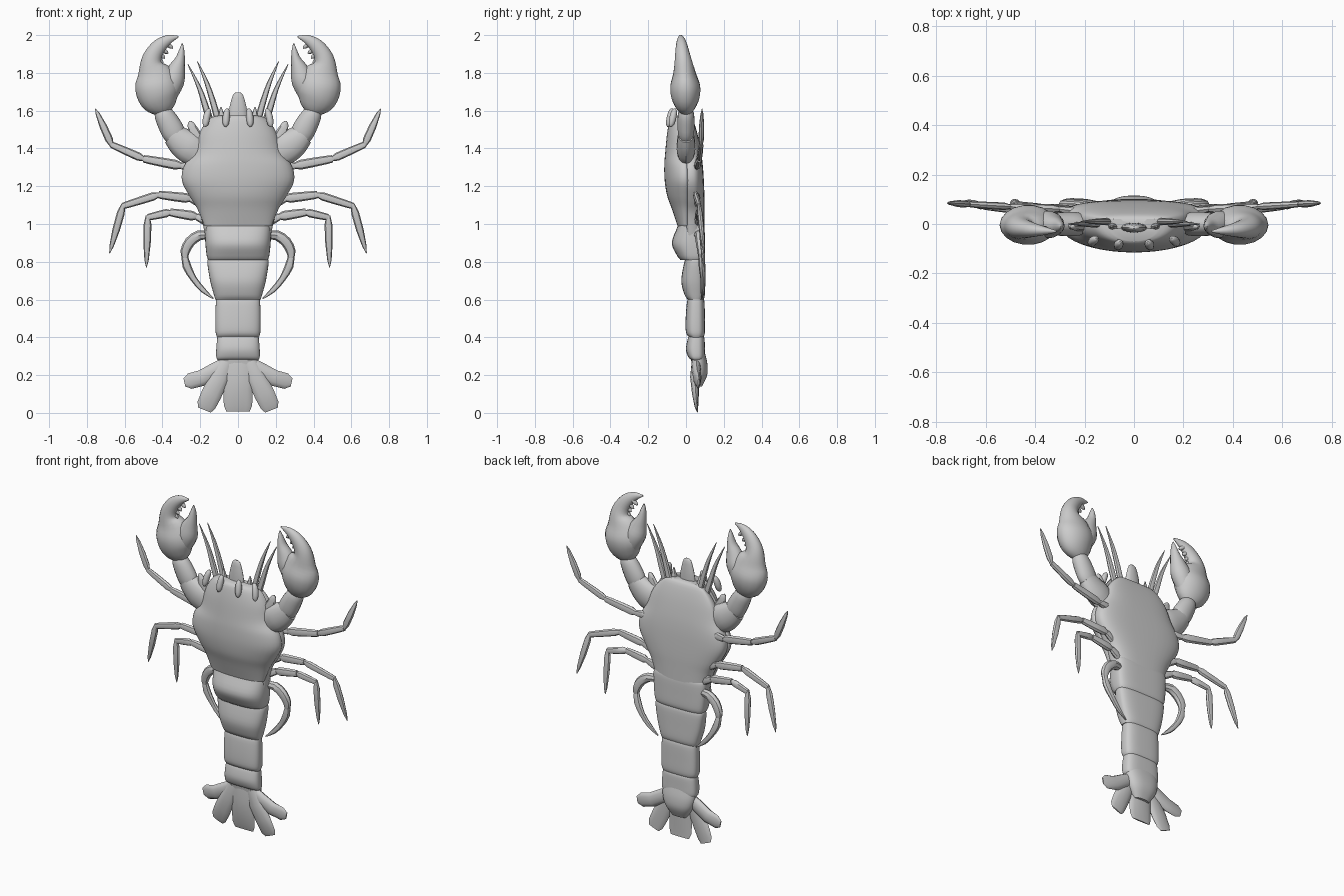
import bpy, bmesh, math
from mathutils import Vector


def smooth_path(keys, steps):
    """Catmull-Rom resampling of tuples of numbers."""
    if steps < 2:
        return [Vector(k) for k in keys]
    k = [Vector(keys[0])] + [Vector(p) for p in keys] + [Vector(keys[-1])]
    out = []
    for i in range(1, len(k) - 2):
        a, b, c, d = k[i - 1:i + 3]
        for s in range(steps):
            t = s / steps
            out.append(0.5 * (2 * b + (c - a) * t + (2 * a - 5 * b + 4 * c - d) * t * t
                              + (3 * b - a - 3 * c + d) * t ** 3))
    return out + [k[-2]]


def loft(name, rings, mirror=False):
    bm = bmesh.new()
    loops = [[bm.verts.new(p) for p in r] for r in rings]
    n = len(loops[0])
    for a, b in zip(loops, loops[1:]):
        for i in range(n):
            j = (i + 1) % n
            bm.faces.new((a[i], a[j], b[j], b[i]))
    bm.faces.new(loops[0])
    bm.faces.new(loops[-1])
    bmesh.ops.recalc_face_normals(bm, faces=bm.faces)
    me = bpy.data.meshes.new(name)
    bm.to_mesh(me)
    bm.free()
    ob = bpy.data.objects.new(name, me)
    bpy.context.collection.objects.link(ob)
    if mirror:
        ob.modifiers.new("Mirror", 'MIRROR')
    return ob


def body(name, keys, yc, e_front=2.2, e_back=3.0, steps=4, n=40):
    """Upright loft; keys are (z, half width, front y, back y)."""
    rings = []
    flat = [(k[0], k[1], k[2], k[3]) for k in keys]
    for z, hw, yf, yb in smooth_path(flat, steps):
        ring = []
        for i in range(n):
            a = 2 * math.pi * i / n
            c, s = math.cos(a), math.sin(a)
            e = e_back if s > 0 else e_front
            depth = yb - yc if s > 0 else yc - yf
            ring.append((hw * math.copysign(abs(c) ** (2 / e), c),
                         yc + depth * math.copysign(abs(s) ** (2 / e), s), z))
        rings.append(ring)
    return loft(name, rings)


def limb(name, keys, steps=1, n=10, mirror=True):
    """Tube; keys are (x, y, z, radius across, radius in depth)."""
    flat = [Vector(k) for k in keys]
    rows = smooth_path(flat, steps)
    rings = []
    for i, r in enumerate(rows):
        p, q = rows[max(i - 1, 0)], rows[min(i + 1, len(rows) - 1)]
        t1 = Vector((r[0] - p[0], r[2] - p[2]))
        t2 = Vector((q[0] - r[0], q[2] - r[2]))
        t = sum((v.normalized() for v in (t1, t2) if v.length > 1e-6), Vector((0, 0)))
        t.normalize()
        ring = []
        for j in range(n):
            a = 2 * math.pi * j / n
            u, v = max(r[3], .001) * math.cos(a), max(r[4], .001) * math.sin(a)
            ring.append((r[0] - t[1] * u, r[1] + v, r[2] + t[0] * u))
        rings.append(ring)
    return loft(name, rings, mirror)


# Front shell and rounded underside
body("carapace", [(1.575, .10, -.07, -.02), (1.555, .155, -.085, -.015), (1.48, .205, -.10, 0),
                  (1.38, .235, -.11, 0), (1.31, .285, -.115, .02), (1.23, .297, -.113, .03),
                  (1.15, .258, -.10, .03), (1.08, .215, -.075, .03), (.99, .178, -.045, .03)],
     -.005, e_front=2.0)
body("thorax", [(1.57, .05, -.03, .01), (1.555, .13, -.04, .035), (1.48, .20, -.05, .06),
                (1.38, .24, -.05, .08), (1.30, .285, -.05, .09), (1.22, .29, -.05, .095),
                (1.13, .245, -.04, .098), (1.05, .20, -.03, .098), (.9, .165, 0, .098)], .02)

# Overlapping tail rings
segs = [(1.01, .81, .175, .163, -.045, -.075, -.04), (.82, .60, .162, .125, -.01, -.025, .0),
        (.61, .40, .117, .115, .005, -.002, .008), (.41, .28, .110, .112, .01, .0, .02)]
for i, (zt, zb, wt, wb, f1, f2, f3) in enumerate(segs):
    h = zt - zb
    body(f"tail_ring_{i + 1}", [(zt, wt * .96, f1 + .01, .09), (zt - .12 * h, wt, f1, .098),
                                (zt - .55 * h, (wt + wb) / 2 + .004, f2, .10),
                                (zb + .12 * h, wb + .003, f3 - .008, .10),
                                (zb, wb - .005, f3 + .01, .093)], .05, 2.8, 3.2)
body("tail_base", [(.32, .105, .02, .10), (.26, .107, .03, .113), (.20, .09, .035, .112),
                   (.14, .05, .045, .085)], .06, 2.5, 2.5)

# Tail fan
limb("tail_fan_centre", [(0, .05, .28, .09, .02), (0, .048, .20, .085, .024),
                         (0, .05, .12, .078, .020), (0, .055, .04, .075, .010),
                         (0, .06, .008, .062, .004)], n=14, mirror=False)
limb("tail_fan_inner", [(.06, .05, .27, .04, .02), (.095, .045, .19, .05, .023),
                        (.14, .05, .10, .054, .018), (.168, .055, .04, .05, .010),
                        (.178, .06, .015, .036, .004)], n=12)
limb("tail_fan_outer", [(.06, .055, .27, .03, .02), (.12, .055, .225, .042, .024),
                        (.19, .06, .185, .043, .022), (.255, .065, .168, .042, .012),
                        (.284, .068, .162, .022, .004)], n=12)

# Claw arms
limb("claw_arm_lower", [(.20, 0, 1.36, .07, .04), (.25, 0, 1.40, .085, .05),
                        (.30, 0, 1.435, .078, .048), (.345, 0, 1.475, .06, .042)], 3, 14)
limb("claw_arm_upper", [(.30, 0, 1.43, .035, .03), (.335, 0, 1.475, .06, .042),
                        (.365, 0, 1.53, .06, .046), (.395, 0, 1.585, .05, .042),
                        (.41, 0, 1.62, .03, .025)], 3, 14)

# Claws: palm with outer finger, opposing finger and teeth
limb("claw_palm", [(.392, 0, 1.58, .025, .02), (.403, -.002, 1.615, .075, .05),
                   (.420, -.003, 1.67, .107, .075), (.430, -.004, 1.73, .115, .08),
                   (.442, -.007, 1.79, .098, .062), (.458, -.012, 1.845, .062, .05),
                   (.448, -.018, 1.895, .048, .04), (.413, -.023, 1.945, .038, .03),
                   (.365, -.027, 1.978, .024, .018), (.315, -.03, 1.992, .004, .004)], 3, 18)
limb("claw_thumb", [(.38, 0, 1.69, .06, .05), (.345, -.002, 1.76, .062, .055),
                    (.325, -.006, 1.82, .046, .042), (.307, -.008, 1.87, .027, .03),
                    (.298, -.010, 1.92, .014, .018), (.295, -.012, 1.955, .003, .004)], 3, 14)
for i, (x, z) in enumerate([(.405, 1.86), (.397, 1.885), (.38, 1.91), (.355, 1.938)]):
    limb(f"claw_tooth_{i + 1}", [(x + .025, -.02, z + .018, .014, .014), (x, -.02, z, .011, .011),
                                 (x - .01, -.02, z - .008, .003, .003)], n=8)

# Walking legs: each section swells past its joint
legs = [[(.22, .05, 1.31), (.30, .06, 1.308), (.50, .07, 1.345), (.67, .08, 1.42), (.755, .085, 1.61)],
        [(.18, .05, 1.10), (.25, .06, 1.135), (.42, .05, 1.155), (.61, .07, 1.095), (.68, .095, .845)],
        [(.14, .055, 1.0), (.22, .065, 1.04), (.36, .065, 1.062), (.478, .08, 1.035), (.485, .095, .77)]]
for i, pts in enumerate(legs):
    for j, (a, b) in enumerate(zip(pts, pts[1:])):
        a, b = Vector(a), Vector(b)
        r = (.024, .026, .022, .021)[j]
        tip = .002 if j == 3 else r * .75
        prof = [(-.04, r * .5), (.15, r), (.5, r * .95), (.85, r * .55 if j == 3 else r * .85), (1, tip)]
        limb(f"leg_{i + 1}_section_{j + 1}",
             [(*a.lerp(b, t), w, w * .7) for t, w in prof], n=8)
limb("leg_4_upper", [(.15, .06, .94, .02, .02), (.205, .07, .94, .027, .024),
                     (.255, .075, .905, .028, .024), (.28, .08, .855, .025, .02),
                     (.28, .08, .82, .016, .014)], 2, 8)
limb("leg_4_lower", [(.283, .08, .845, .014, .012), (.272, .085, .78, .023, .018),
                     (.235, .09, .71, .017, .014), (.185, .088, .65, .014, .012),
                     (.13, .085, .605, .003, .003)], 2, 8)

# Feelers, side scales, beak and eye stalks
limb("feeler_outer", [(.14, 0, 1.52, .018, .014), (.165, 0, 1.60, .018, .014),
                      (.205, .0, 1.72, .012, .010), (.265, .0, 1.845, .002, .002)], 4, 8)
limb("feeler_inner", [(.10, .01, 1.52, .018, .014), (.125, .01, 1.62, .017, .014),
                      (.165, .01, 1.745, .012, .010), (.215, .01, 1.86, .002, .002)], 4, 8)
limb("side_scale", [(.20, -.01, 1.43, .03, .02), (.23, -.01, 1.48, .03, .018),
                    (.25, -.01, 1.53, .018, .012), (.255, -.01, 1.545, .004, .004)], 2, 8)
limb("short_spike", [(.08, -.01, 1.53, .022, .015), (.088, -.01, 1.57, .018, .013),
                     (.09, -.01, 1.62, .003, .003)], 2, 8)
limb("beak", [(0, -.015, 1.52, .055, .02), (0, -.015, 1.59, .05, .02), (0, -.015, 1.64, .04, .017),
              (0, -.015, 1.685, .026, .011), (0, -.015, 1.697, .010, .004)], 2, 12, False)
for nm, x, y, s in (("eye_inner", .062, -.083, .005), ("eye_outer", .165, -.068, .012)):
    limb(nm, [(x + s, y - .012, 1.515, .005, .005), (x + s * .6, y - .008, 1.53, .016, .016),
              (x, y, 1.57, .019, .019), (x - s * .8, y + .006, 1.60, .014, .014),
              (x - s, y + .008, 1.612, .004, .004)], 2, 10)

# Smooth shading with crisp steps
bpy.ops.object.select_all(action='SELECT')
bpy.context.view_layer.objects.active = bpy.context.selected_objects[0]
bpy.ops.object.shade_smooth_by_angle(angle=math.radians(40))
